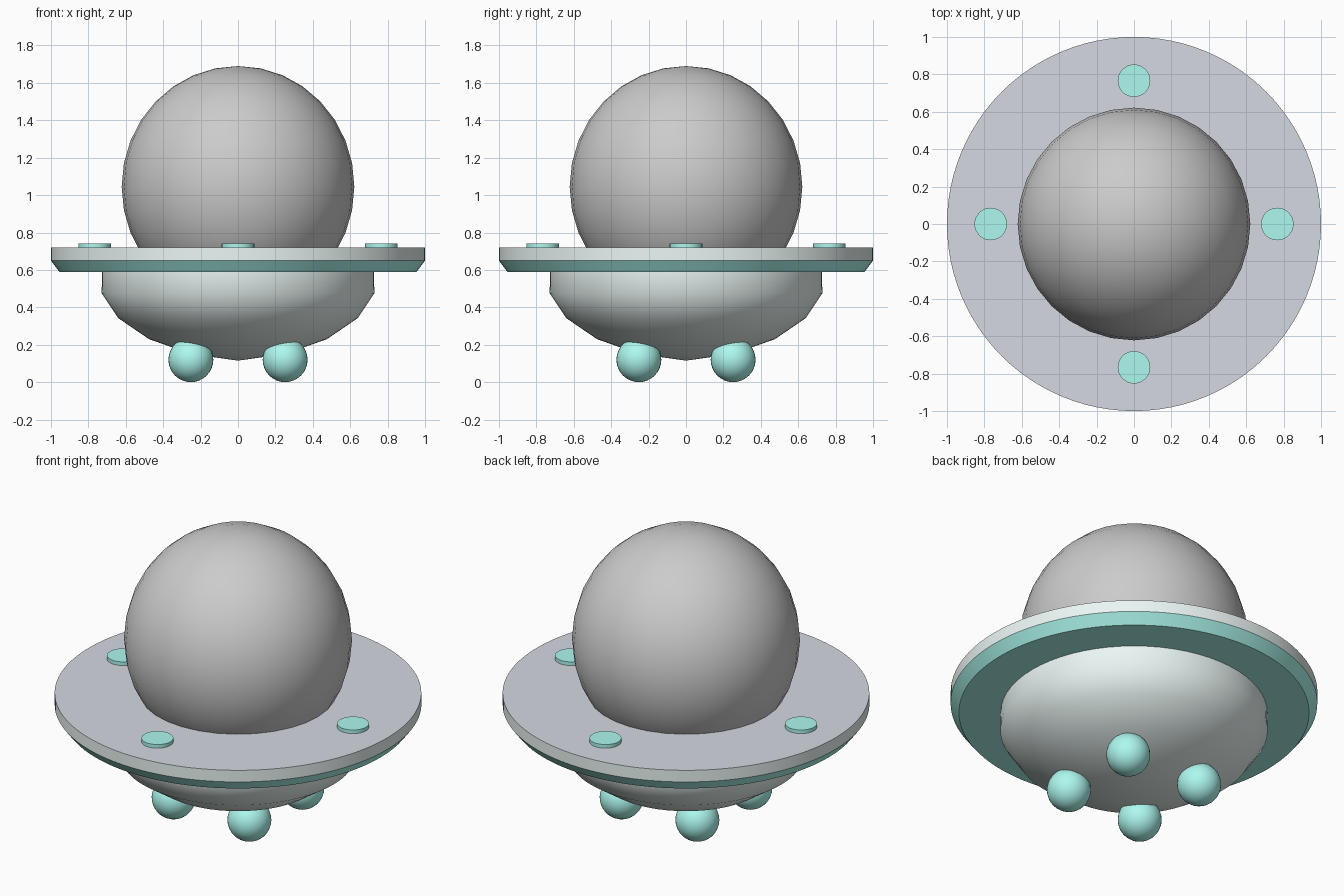
import bpy, bmesh
from math import sin, cos, pi, radians
from mathutils import Matrix

if "Cube" in bpy.data.objects:
    bpy.data.objects.remove(bpy.data.objects["Cube"])


def material(name, color):
    m = bpy.data.materials.new(name)
    m.diffuse_color = (*color, 1)
    m.use_nodes = True
    m.node_tree.nodes["Principled BSDF"].inputs["Base Color"].default_value = m.diffuse_color
    return m


TEAL = material("teal", (0.42, 0.94, 0.86))
PALE = material("pale_teal", (0.83, 0.93, 0.91))
DECK = material("deck_grey", (0.66, 0.69, 0.75))


def finish(name, bm, mats=(), angle=30):
    bmesh.ops.remove_doubles(bm, verts=bm.verts, dist=1e-5)
    bmesh.ops.recalc_face_normals(bm, faces=bm.faces)
    mesh = bpy.data.meshes.new(name)
    bm.to_mesh(mesh)
    bm.free()
    for m in mats:
        mesh.materials.append(m)
    mesh.shade_smooth()
    mesh.set_sharp_from_angle(angle=radians(angle))
    ob = bpy.data.objects.new(name, mesh)
    bpy.context.collection.objects.link(ob)
    return ob


def lathe(name, profile, mats, slots=None, steps=64, angle=30):
    """Revolve (radius, z) points about z; slots gives a material per band."""
    bm = bmesh.new()
    rings = []
    for r, z in profile:
        if r == 0:
            rings.append([bm.verts.new((0, 0, z))] * steps)
        else:
            rings.append([bm.verts.new((r * cos(2 * pi * i / steps), r * sin(2 * pi * i / steps), z))
                          for i in range(steps)])
    for b, (lo, hi) in enumerate(zip(rings, rings[1:])):
        for i in range(steps):
            j = (i + 1) % steps
            corners = list(dict.fromkeys((lo[i], lo[j], hi[j], hi[i])))
            bm.faces.new(corners).material_index = slots[b] if slots else 0
    return finish(name, bm, mats, angle)


def ball(name, loc, radii, segs, rings, mats=()):
    bm = bmesh.new()
    bmesh.ops.create_uvsphere(bm, u_segments=segs, v_segments=rings, radius=1,
                              matrix=Matrix.Translation(loc) @ Matrix.Diagonal((*radii, 1)))
    return finish(name, bm, mats)


# Flat saucer: deck on top, pale rim, teal chamfer and underside
lathe("saucer_disc",
      [(0, 0.72), (1, 0.72), (1, 0.65), (0.955, 0.59), (0, 0.59)],
      [DECK, PALE, TEAL], [0, 1, 2, 2], steps=96)

# Rounded lower hull
lathe("lower_hull",
      [(0.727, 0.6), (0.729, 0.475), (0.64, 0.342), (0.476, 0.23), (0.25, 0.15), (0, 0.115)],
      [PALE], angle=60)

# Large bubble dome
ball("dome", (0, 0, 1.045), (0.622, 0.622, 0.645), 32, 16)

# Four ball feet on the diagonals
for n, (sx, sy) in enumerate([(1, 1), (-1, 1), (-1, -1), (1, -1)]):
    ball(f"ball_foot_{n + 1}", (0.252 * sx, 0.252 * sy, 0.12), (0.12,) * 3, 32, 16, [TEAL])

# Four round deck lights
for n in range(4):
    a = n * pi / 2
    light = lathe(f"deck_light_{n + 1}", [(0, 0.742), (0.087, 0.742), (0.087, 0.715), (0, 0.715)],
                  [TEAL], steps=32)
    light.location = (0.766 * cos(a), 0.766 * sin(a), 0)
